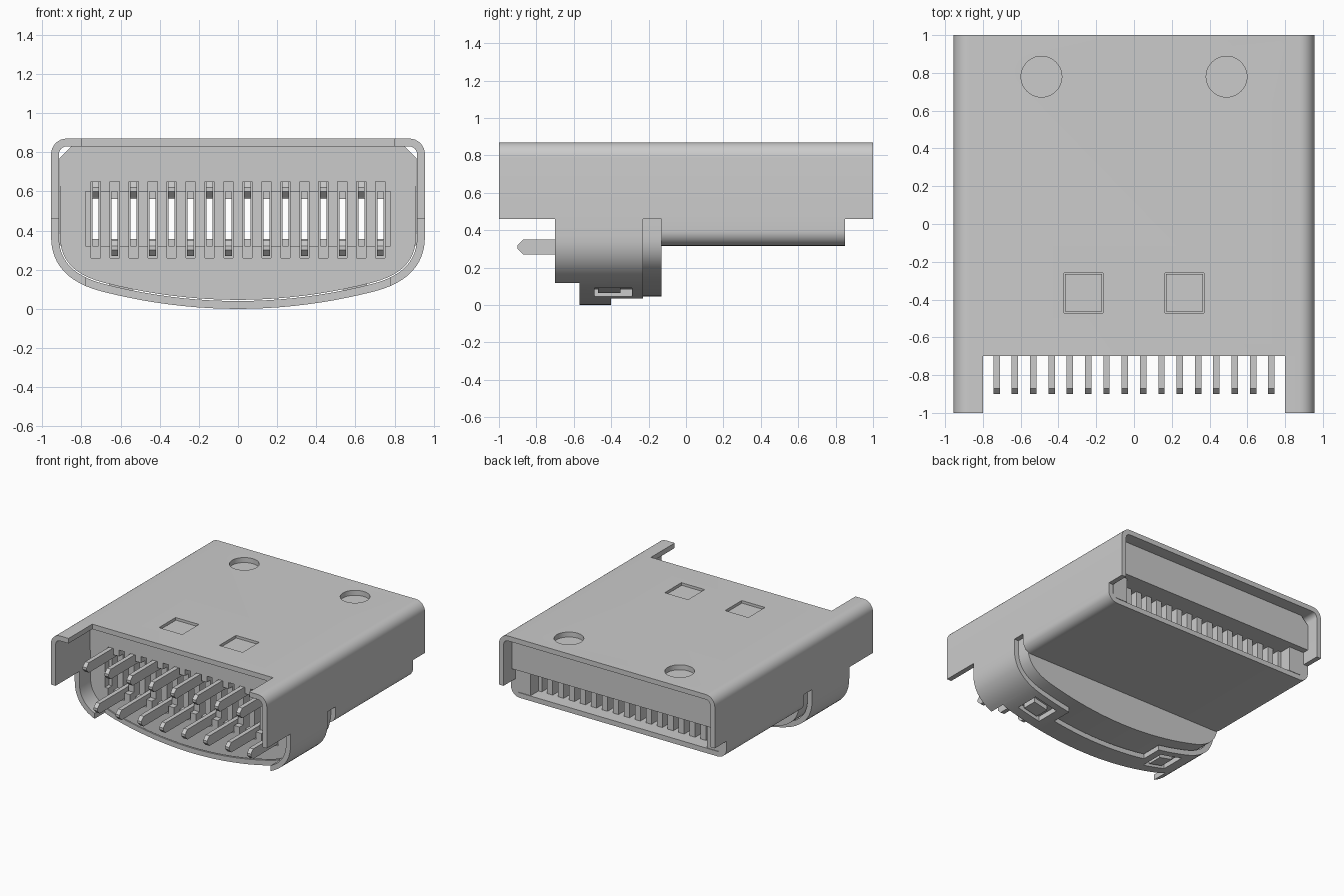
import bpy, bmesh, math
from mathutils import Vector

cube = bpy.data.objects.get("Cube")
if cube:
    bpy.data.objects.remove(cube, do_unlink=True)

grey = bpy.data.materials.new("plain grey")
grey.use_nodes = True
COLOR = (0.6, 0.6, 0.6, 1)
grey.diffuse_color = COLOR
grey.node_tree.nodes["Principled BSDF"].inputs["Base Color"].default_value = COLOR

WALL = 0.04
HALF = 0.955
COLUMNS = [(i - 7.5) * 0.097 for i in range(16)]


def add_prism(bm, pts, a, b, axis="y"):
    """Extrude a closed outline from a to b along y (x,z points) or x (y,z points)."""
    place = (lambda p, t: (p[0], t, p[1])) if axis == "y" else (lambda p, t: (t, p[0], p[1]))
    front = [bm.verts.new(place(p, a)) for p in pts]
    back = [bm.verts.new(place(p, b)) for p in pts]
    bm.faces.new(front)
    bm.faces.new(back[::-1])
    for i in range(len(pts)):
        j = (i + 1) % len(pts)
        bm.faces.new((front[j], front[i], back[i], back[j]))


def make(name, prisms):
    bm = bmesh.new()
    for p in prisms:
        add_prism(bm, *p)
    bmesh.ops.recalc_face_normals(bm, faces=bm.faces)
    mesh = bpy.data.meshes.new(name)
    bm.to_mesh(mesh)
    bm.free()
    ob = bpy.data.objects.new(name, mesh)
    mesh.materials.append(grey)
    bpy.context.collection.objects.link(ob)
    return ob


def box(x0, x1, y0, y1, z0, z1):
    return ([(x0, z0), (x1, z0), (x1, z1), (x0, z1)], y0, y1)


def activate(ob):
    bpy.ops.object.select_all(action="DESELECT")
    ob.select_set(True)
    bpy.context.view_layer.objects.active = ob


def subtract(ob, cutter):
    cutter.hide_render = True
    mod = ob.modifiers.new("cut", "BOOLEAN")
    mod.operation, mod.solver, mod.object = "DIFFERENCE", "EXACT", cutter
    activate(ob)
    bpy.ops.object.modifier_apply(modifier=mod.name)
    bpy.data.objects.remove(cutter, do_unlink=True)


def cut(ob, prisms):
    subtract(ob, make("cutter", prisms))


def smooth(ob):
    activate(ob)
    bpy.ops.object.shade_smooth_by_angle(angle=math.radians(30))


def inset(path, d):
    """Offset an open clockwise path towards its inside."""
    out = []
    for i, p in enumerate(path):
        normals = []
        for a, b in ((i - 1, i), (i, i + 1)):
            if a >= 0 and b < len(path):
                e = (Vector(path[b]) - Vector(path[a])).normalized()
                normals.append(Vector((e.y, -e.x)))
        n = sum(normals, Vector((0, 0))).normalized()
        out.append(tuple(Vector(p) + n * d / n.dot(normals[0])))
    return out


def sheet(path):
    return path + inset(path, WALL)[::-1]


def mirror_x(path):
    return [(-x, z) for x, z in path[::-1]]


def corner(cx, cz, r, start, end, n=8):
    angles = [math.radians(start + (end - start) * i / n) for i in range(n + 1)]
    return [(cx + r * math.cos(a), cz + r * math.sin(a)) for a in angles]


# Sheet outlines
top_right = corner(HALF - 0.08, 0.79, 0.08, 90, 0) + [(HALF, 0.46)]
hood_path = mirror_x(top_right) + top_right
low_right = [(HALF, 0.46)] + corner(HALF - 0.08, 0.397, 0.08, 0, -90)
tube_path = low_right + mirror_x(low_right)

# Deep rounded belly: a tight corner curve running into a shallow arc
a, c, b = Vector((HALF, 0.37)), Vector((HALF, 0.157)), Vector((0.7, 0.09))
belly_right = [(HALF, 0.46)]
for i in range(13):
    t = i / 12
    belly_right.append(tuple(a * (1 - t) ** 2 + c * 2 * t * (1 - t) + b * t * t))
belly_right += [(0.7 * i / 10, 0.09 * (i / 10) ** 2) for i in range(9, 0, -1)]
belly_path = belly_right + [(0, 0)] + mirror_x(belly_right)

# Upper hood with round and square openings
hood = make("upper_shell", [(sheet(hood_path), -0.7, 1)])
circle = corner(0, 0, 0.108, 0, 360, 40)[:-1]
for s in (-1, 1):
    drill = make("cutter", [([(x, y) for x, y in circle], -0.15, 0.15)])
    drill.rotation_euler.x = math.pi / 2
    drill.location = (s * 0.49, 0.78, 0.85)
    subtract(hood, drill)
cut(hood, [box(s * 0.267 - 0.103, s * 0.267 + 0.103, -0.47, -0.26, 0.75, 0.95) for s in (-1, 1)])
smooth(hood)

# Shallow pads sitting in the square openings
for name, s in (("left_pad", 1), ("right_pad", -1)):
    make(name, [box(s * 0.267 - 0.097, s * 0.267 + 0.097, -0.464, -0.266, 0.82, 0.853)])

# Side rails reaching forward
rail_path = [(0.8, 0.87)] + top_right
for name, path in (("left_rail", rail_path), ("right_rail", mirror_x(rail_path))):
    smooth(make(name, [(sheet(path), -1, -0.7)]))

# Lower half of the rear tube
smooth(make("rear_tube_floor", [(sheet(tube_path), -0.13, 0.85)]))

# Belly sheet: trimmed front lip, stepped rear edge, latch windows
belly = make("belly_shell", [(sheet(belly_path), -0.7, -0.23)])
cut(belly, [box(-0.78, 0.78, -0.8, -0.57, -0.1, 0.3),
            box(-0.43, 0.43, -0.4, -0.1, -0.1, 0.3)])
cut(belly, [box(s * 0.6 - 0.1, s * 0.6 + 0.1, -0.49, -0.29, -0.1, 0.3) for s in (-1, 1)])
smooth(belly)

# Latch tabs inside the windows
for name, s in (("left_latch", 1), ("right_latch", -1)):
    tab = [(s * x, 0.09 * (x / 0.7) ** 2 + dz)
           for x, dz in ((0.54, 0.01), (0.66, 0.01), (0.66, 0.06), (0.54, 0.06))]
    make(name, [(tab, -0.47, -0.35)])

# Front insulator fills the belly: chamfered top, wide pin pockets, narrow slits
lid = [(-0.912, 0.77), (-0.85, 0.83), (0.85, 0.83), (0.912, 0.77)]
core = make("front_insulator", [(inset(belly_path, 0.046) + lid, -0.568, -0.13)])
smooth(core)
cut(core, [box(x - 0.024, x + 0.024, -0.8, -0.2, 0.26, 0.65) for x in COLUMNS])
cut(core, [box(x - 0.016, x + 0.016, -0.3, 0, 0.32, 0.6) for x in COLUMNS])
cut(core, [box(-0.78, 0.78, -0.8, -0.52, 0.32, 0.6)])

# Rear insulator with a contact cavity and ribs between the slits
rear = make("rear_insulator", [([(-0.912, 0.36), (0.912, 0.36)] + lid[::-1], -0.13, 0.85)])
cut(rear, [box(x - 0.024, x + 0.024, -0.3, 0.8, 0.3, 0.56) for x in COLUMNS])
cut(rear, [box(-0.78, 0.78, 0.75, 1, 0.3, 0.56)])
make("rear_insulator_lip", [([(-0.912, 0.56), (0.912, 0.56)] + lid[::-1], 0.85, 0.9)])

# Two staggered rows of pins with chamfered tips
for i, x in enumerate(COLUMNS):
    z = (0.57, 0.27)[i % 2]
    end = -0.2
    side = [(end, z), (-0.87, z), (-0.9, z + 0.03), (-0.9, z + 0.05), (-0.87, z + 0.08), (end, z + 0.08)]
    make("pin_%02d" % (i + 1), [(side, x - 0.017, x + 0.017, "x")])
